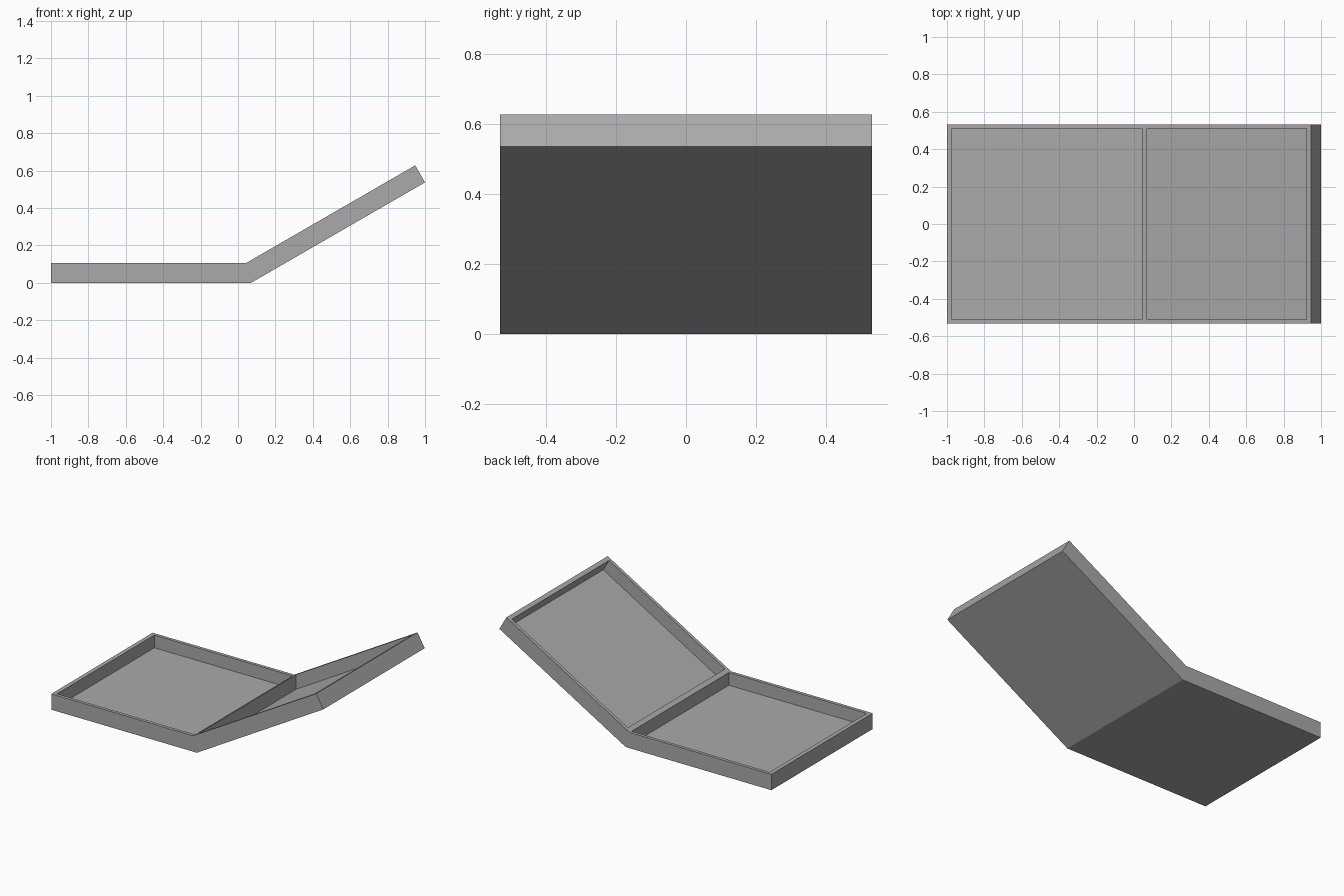
import bpy
import bmesh
from math import radians, tan, cos, sin
from mathutils import Vector

cube = bpy.data.objects.get("Cube")
if cube:
    bpy.data.objects.remove(cube)

# Main dimensions
HALF_WIDTH = 0.532
HEIGHT = 0.105
FLOOR = 0.0205
SIDE_WALL = 0.0215
END_WALL = 0.028
BEND_X = 0.07
ANGLE = radians(30)
CREASE_X = BEND_X - HEIGHT * tan(ANGLE / 2)
SLOPE = Vector((cos(ANGLE), sin(ANGLE)))
NORMAL = Vector((-sin(ANGLE), cos(ANGLE)))
LENGTH = (1 - BEND_X) / cos(ANGLE)

grey = bpy.data.materials.new("plain grey")
grey.use_nodes = True
colour = (0.4, 0.4, 0.4, 1)
grey.diffuse_color = colour
grey.node_tree.nodes["Principled BSDF"].inputs["Base Color"].default_value = colour


def extrude_profile(name, profile, half_width):
    """Solid made from an x-z outline, extruded evenly along y."""
    bm = bmesh.new()
    base = bm.faces.new([bm.verts.new((x, -half_width, z)) for x, z in profile])
    grown = bmesh.ops.extrude_face_region(bm, geom=[base])["geom"]
    moved = [v for v in grown if isinstance(v, bmesh.types.BMVert)]
    bmesh.ops.translate(bm, verts=moved, vec=(0, 2 * half_width, 0))
    bmesh.ops.recalc_face_normals(bm, faces=bm.faces)
    mesh = bpy.data.meshes.new(name)
    bm.to_mesh(mesh)
    bm.free()
    mesh.materials.append(grey)
    obj = bpy.data.objects.new(name, mesh)
    bpy.context.collection.objects.link(obj)
    return obj


def ramp(along, up):
    """Point on the raised half, measured along and square to its underside."""
    return Vector((BEND_X, 0)) + SLOPE * along + NORMAL * up


def ramp_at_x(x, up):
    """Point on the raised half at a given x."""
    return (x, (x - BEND_X) * tan(ANGLE) + up / cos(ANGLE))


# Bent double tray: flat half and raised half in one solid
tray = extrude_profile("double_tray", [
    (-1, 0), (BEND_X, 0), ramp(LENGTH, 0), ramp(LENGTH, HEIGHT),
    (CREASE_X, HEIGHT), (-1, HEIGHT)], HALF_WIDTH)

# Pockets, open at the top, with an upright divider between them
TOP = HEIGHT * 2
pockets = {
    "flat_pocket_cutter": [
        (END_WALL - 1, FLOOR), (CREASE_X, FLOOR),
        (CREASE_X, TOP), (END_WALL - 1, TOP)],
    "raised_pocket_cutter": [
        ramp_at_x(BEND_X, FLOOR), ramp(LENGTH - END_WALL, FLOOR),
        ramp(LENGTH - END_WALL, TOP), ramp_at_x(BEND_X, TOP)],
}
bpy.context.view_layer.objects.active = tray
for name, profile in pockets.items():
    cutter = extrude_profile(name, profile, HALF_WIDTH - SIDE_WALL)
    cutter.hide_render = True
    cut = tray.modifiers.new(name, "BOOLEAN")
    cut.operation = "DIFFERENCE"
    cut.solver = "EXACT"
    cut.object = cutter
    bpy.ops.object.modifier_apply(modifier=cut.name)
    bpy.data.objects.remove(cutter)
